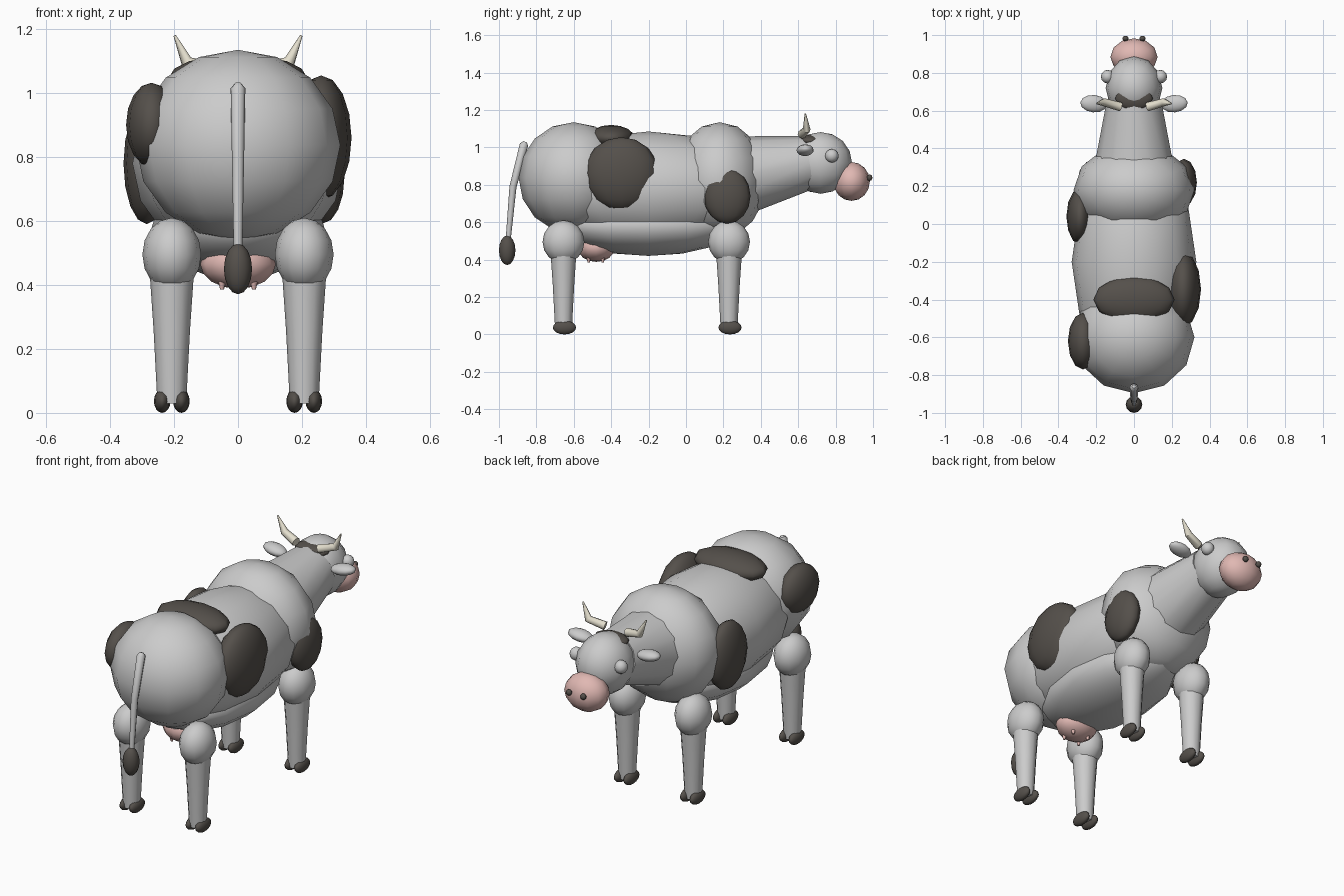
import bpy
from math import radians

if "Cube" in bpy.data.objects:
    bpy.data.objects.remove(bpy.data.objects["Cube"])


def material(name, rgb):
    m = bpy.data.materials.new(name)
    m.diffuse_color = (*rgb, 1)
    m.use_nodes = True
    m.node_tree.nodes["Principled BSDF"].inputs["Base Color"].default_value = m.diffuse_color
    return m


DARK = material("dark_brown", (0.09, 0.08, 0.07))
PINK = material("pink", (0.75, 0.48, 0.45))
HORN = material("horn", (0.78, 0.74, 0.62))


def ball(name, loc, size, mat=None, rot=(0, 0, 0), seg=12, rings=8):
    """Low-poly smooth ellipsoid; size holds the three radii."""
    bpy.ops.mesh.primitive_uv_sphere_add(segments=seg, ring_count=rings, radius=1,
                                         location=loc, rotation=[radians(a) for a in rot])
    ob = bpy.context.object
    ob.name = name
    ob.scale = size
    bpy.ops.object.shade_smooth()
    if mat:
        ob.data.materials.append(mat)
    return ob


def tube(name, path, mat=None, res=4):
    """Tapered tube through (x, y, z, radius) points."""
    cu = bpy.data.curves.new(name, 'CURVE')
    cu.dimensions = '3D'
    cu.bevel_depth = 1
    cu.bevel_resolution = res
    cu.use_fill_caps = True
    sp = cu.splines.new('POLY')
    sp.points.add(len(path) - 1)
    for p, (x, y, z, r) in zip(sp.points, path):
        p.co = (x, y, z, 1)
        p.radius = r
    ob = bpy.data.objects.new(name, cu)
    bpy.context.collection.objects.link(ob)
    bpy.ops.object.select_all(action='DESELECT')
    ob.select_set(True)
    bpy.context.view_layer.objects.active = ob
    bpy.ops.object.convert(target='MESH')
    ob = bpy.context.object
    bpy.ops.object.shade_smooth_by_angle(angle=radians(50))
    if mat:
        ob.data.materials.append(mat)
    return ob


# Body masses
ball("barrel", (0, -0.2, 0.78), (0.33, 0.60, 0.305))
ball("belly", (0, -0.2, 0.58), (0.27, 0.47, 0.16))
ball("rump", (0, -0.6, 0.837), (0.32, 0.295, 0.298))
ball("chest", (0, 0.18, 0.825), (0.32, 0.25, 0.31))

# Neck and head
tube("neck", [(0, 0.28, 0.848, 0.215), (0, 0.66, 0.92, 0.143)])
ball("head", (0, 0.72, 0.917), (0.15, 0.168, 0.165))
ball("muzzle", (0, 0.885, 0.818), (0.125, 0.098, 0.104), PINK)

# Paired head parts
for s, side in ((-1, "left"), (1, "right")):
    ball(f"{side}_nostril", (s * 0.045, 0.982, 0.838), (0.017, 0.015, 0.017), DARK, seg=8, rings=6)
    ball(f"{side}_eye", (s * 0.14, 0.78, 0.955), (0.035, 0.036, 0.036))
    ball(f"{side}_ear", (s * 0.213, 0.637, 0.985), (0.072, 0.046, 0.03), rot=(0, -s * 8, s * 5))
    tube(f"{side}_horn", [(s * 0.07, 0.62, 1.07, 0.024), (s * 0.16, 0.645, 1.095, 0.021),
                          (s * 0.198, 0.638, 1.18, 0.004)], HORN, res=2)

# Legs with cloven hooves
for s, side in ((-1, "left"), (1, "right")):
    for y, end in ((-0.655, "rear"), (0.23, "front")):
        n = f"{end}_{side}"
        x = s * 0.207
        ball(n + "_thigh", (x, y, 0.495), (0.092, 0.112, 0.115))
        tube(n + "_shin", [(x, y, 0.03, 0.045), (x, y, 0.26, 0.057), (x, y, 0.42, 0.068)])
        for d in (-1, 1):
            ball(n + "_hoof", (x + d * 0.03, y + 0.005, 0.037), (0.026, 0.062, 0.037), DARK)

# Udder and teats
ball("udder", (0, -0.48, 0.465), (0.118, 0.1, 0.077), PINK)
for x in (-0.05, 0.05):
    for y in (-0.52, -0.445):
        tube("teat", [(x, y, 0.43, 0.016), (x, y, 0.385, 0.006)], PINK, res=2)

# Tail and tuft
tube("tail", [(0, -0.86, 1.03, 0.01), (0, -0.866, 1.015, 0.023),
              (0, -0.925, 0.79, 0.019), (0, -0.953, 0.48, 0.013)], res=2)
ball("tail_tuft", (0, -0.956, 0.45), (0.044, 0.044, 0.079), DARK)

# Coat patches, bulging slightly through the body
patches = {
    "right_flank_patch": ((0.26, -0.345, 0.86), (0.095, 0.2, 0.195)),
    "right_shoulder_patch": ((0.265, 0.22, 0.74), (0.068, 0.125, 0.148)),
    "back_patch": ((0, -0.4, 1.05), (0.215, 0.125, 0.07)),
    "left_rump_patch": ((-0.27, -0.62, 0.9), (0.08, 0.15, 0.132)),
    "left_side_patch": ((-0.285, 0.04, 0.78), (0.073, 0.15, 0.19)),
    "forehead_patch": ((0, 0.665, 1.035), (0.1, 0.065, 0.033)),
}
for name, (loc, size) in patches.items():
    ball(name, loc, size, DARK)
